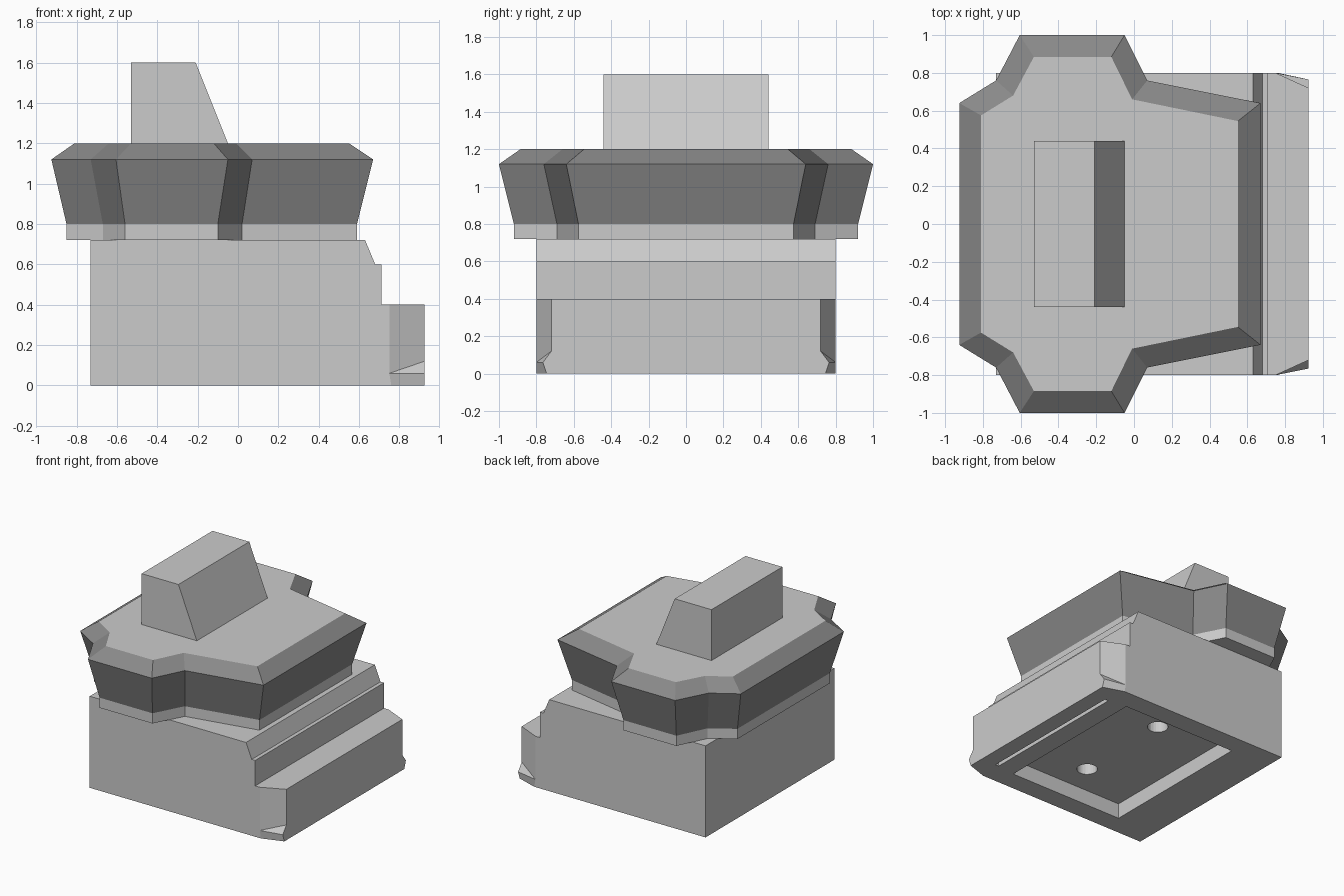
import bpy, bmesh
from mathutils import Matrix

if "Cube" in bpy.data.objects:
    bpy.data.objects.remove(bpy.data.objects["Cube"])


def loft(name, rings, dark_layers=(), dark=None):
    """Skin a stack of equal-length point rings and cap both ends."""
    bm = bmesh.new()
    loops = [[bm.verts.new(p) for p in ring] for ring in rings]
    n = len(loops[0])
    bm.faces.new(loops[0])
    bm.faces.new(loops[-1])
    for layer, (a, b) in enumerate(zip(loops, loops[1:])):
        for i in range(n):
            j = (i + 1) % n
            f = bm.faces.new((a[i], a[j], b[j], b[i]))
            f.material_index = int(layer in dark_layers)
    bmesh.ops.remove_doubles(bm, verts=bm.verts, dist=1e-5)
    bmesh.ops.recalc_face_normals(bm, faces=bm.faces)
    return finish(name, bm, dark)


def finish(name, bm, dark=None):
    me = bpy.data.meshes.new(name)
    bm.to_mesh(me)
    bm.free()
    if dark:
        me.materials.append(None)
        me.materials.append(dark)
    ob = bpy.data.objects.new(name, me)
    bpy.context.collection.objects.link(ob)
    return ob


def prism(name, profile, half_width):
    """Extrude an x-z profile across y."""
    return loft(name, [[(x, y, z) for x, z in profile] for y in (-half_width, half_width)])


def outline(half, z):
    """Mirror a half outline (rear to front) across y at height z."""
    return [(x, y, z) for x, y in half] + [(x, -y, z) for x, y in reversed(half)]


def cut(target, cutter):
    mod = target.modifiers.new(cutter.name, 'BOOLEAN')
    mod.operation = 'DIFFERENCE'
    mod.solver = 'EXACT'
    mod.object = cutter
    cutter.hide_render = True
    cutter.hide_set(True)


def box_cutter(name, x0, x1, half_y, depth):
    return prism(name, [(x0, -.1), (x1, -.1), (x1, depth), (x0, depth)], half_y)


# Lower base: tapered nose corners with a small flared lip at the bottom
def base_ring(a, za, c, zb):
    half = [(-.73, .8, za), (a, .8, za), (.925, c, zb)]
    return half + [(x, -y, z) for x, y, z in reversed(half)]


base = loft("lower_base", [
    base_ring(.76, 0, .745, 0),
    base_ring(.75, .06, .765, .06),
    base_ring(.75, .06, .72, .12),
    base_ring(.75, .4, .72, .4),
])

# Underside recess, groove and two round sockets
cut(base, box_cutter("recess_cutter", -.39, .61, .64, .12))
cut(base, box_cutter("groove_cutter", .765, .795, .62, .04))
for side, label in ((-1, "front"), (1, "back")):
    bm = bmesh.new()
    bmesh.ops.create_cone(bm, cap_ends=True, segments=24, radius1=.075, radius2=.075,
                          depth=.3, matrix=Matrix.Translation((.11, .4 * side, .15)))
    cut(base, finish(label + "_socket_cutter", bm))

# Upper base with stepped, sloping shoulder
prism("upper_base", [(-.73, .4), (.71, .4), (.71, .6), (.68, .6), (.63, .72), (-.73, .72)], .8)

# Flared head on a short neck, dark around the rim
dark = bpy.data.materials.new("dark_grey")
dark.diffuse_color = (.25, .25, .25, 1)
dark.use_nodes = True
dark.node_tree.nodes["Principled BSDF"].inputs["Base Color"].default_value = dark.diffuse_color
neck = [(-.85, .575), (-.67, .69), (-.56, .92), (-.1, .92), (.02, .69), (.59, .575)]
rim = [(-.925, .64), (-.73, .76), (-.605, 1), (-.05, 1), (.07, .76), (.67, .64)]
top = [(-.81, .575), (-.64, .68), (-.53, .885), (-.12, .885), (-.01, .66), (.55, .545)]
loft("flared_head", [outline(neck, .72), outline(neck, .8), outline(rim, 1.12), outline(top, 1.2)],
     (1, 2), dark)

# Handle block with sloped front
prism("top_block", [(-.53, 1.2), (-.05, 1.2), (-.21, 1.6), (-.53, 1.6)], .44)
